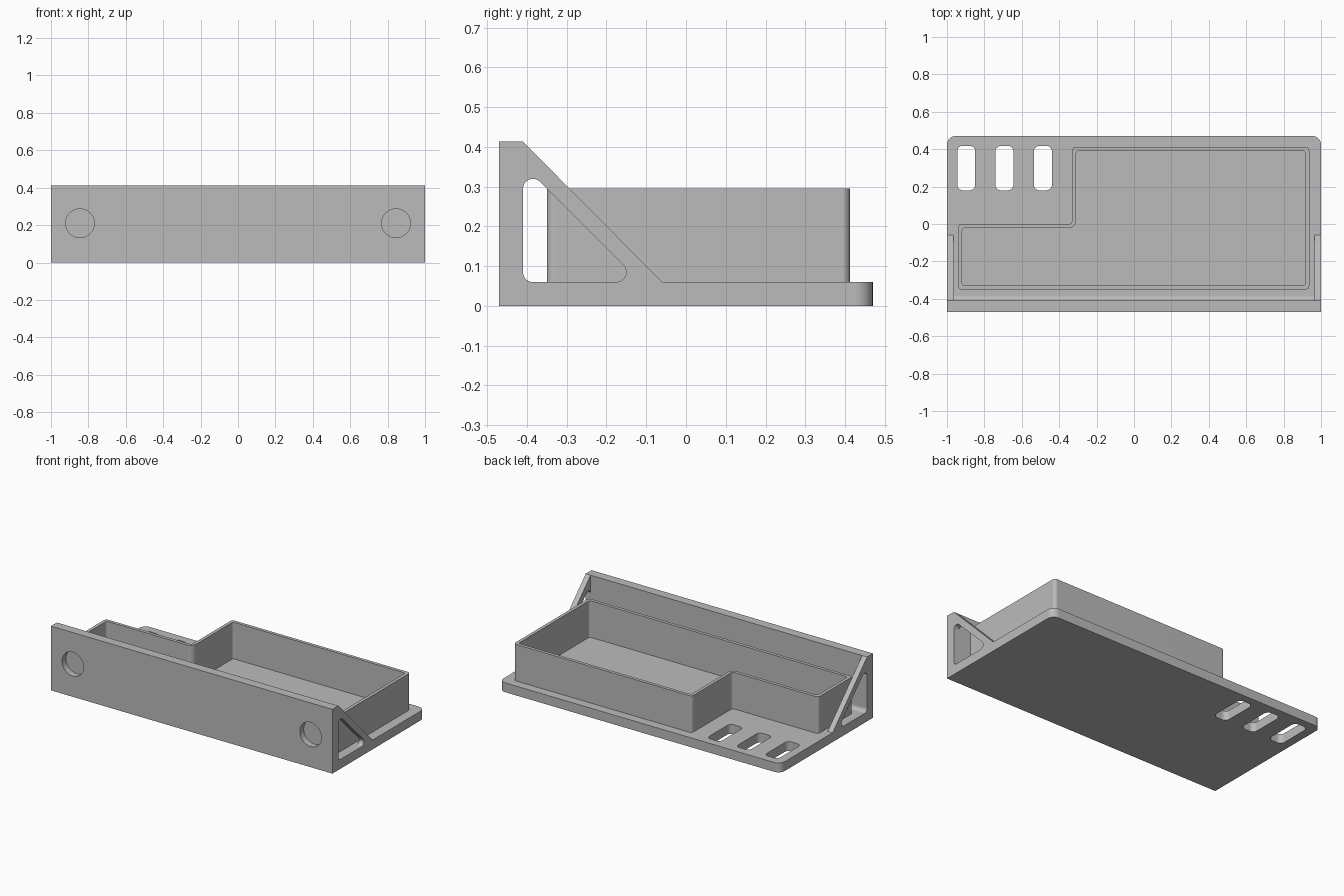
import bpy, bmesh, math
from mathutils import Vector

if "Cube" in bpy.data.objects:
    bpy.data.objects.remove(bpy.data.objects["Cube"], do_unlink=True)

grey = bpy.data.materials.new("plain grey")
grey.use_nodes = True
grey.diffuse_color = (0.5, 0.5, 0.5, 1)
grey.node_tree.nodes["Principled BSDF"].inputs["Base Color"].default_value = (0.5, 0.5, 0.5, 1)


def rounded(corners, steps=8):
    """Outline from (u, v, radius) corners, each replaced by a tangent arc."""
    out = []
    for i, (u, v, r) in enumerate(corners):
        p = Vector((u, v))
        if r == 0:
            out.append(p)
            continue
        a = (Vector(corners[i - 1][:2]) - p).normalized()
        b = (Vector(corners[(i + 1) % len(corners)][:2]) - p).normalized()
        half = math.acos(a.dot(b)) / 2
        centre = p + (a + b).normalized() * r / math.sin(half)
        start = p + a * r / math.tan(half) - centre
        end = p + b * r / math.tan(half) - centre
        t0 = math.atan2(start.y, start.x)
        turn = math.atan2(end.y, end.x) - t0
        turn = (turn + math.pi) % (2 * math.pi) - math.pi
        for k in range(steps + 1):
            t = t0 + turn * k / steps
            out.append(centre + r * Vector((math.cos(t), math.sin(t))))
    return out


def rectangle(u0, u1, v0, v1, r=0):
    return rounded([(u0, v0, r), (u1, v0, r), (u1, v1, r), (u0, v1, r)])


def circle(u, v, r, n=48):
    return [Vector((u + r * math.cos(2 * math.pi * i / n),
                    v + r * math.sin(2 * math.pi * i / n))) for i in range(n)]


PLACE = {"x": lambda p, w: (w, p.x, p.y),
         "y": lambda p, w: (p.x, w, p.y),
         "z": lambda p, w: (p.x, p.y, w)}


def prism(name, loops, axis, low, high):
    """Closed solid from an outline and optional holes."""
    bm = bmesh.new()
    rims = {low: [], high: []}
    for loop in loops:
        rings = [[bm.verts.new(PLACE[axis](p, w)) for p in loop] for w in (low, high)]
        n = len(loop)
        for w, ring in zip((low, high), rings):
            rims[w] += [bm.edges.new((ring[i], ring[(i + 1) % n])) for i in range(n)]
        for i in range(n):
            j = (i + 1) % n
            bm.faces.new((rings[0][i], rings[0][j], rings[1][j], rings[1][i]))
    for edges in rims.values():
        bmesh.ops.triangle_fill(bm, use_beauty=True, edges=edges)
    bmesh.ops.recalc_face_normals(bm, faces=bm.faces[:])
    mesh = bpy.data.meshes.new(name)
    bm.to_mesh(mesh)
    bm.free()
    mesh.materials.append(grey)
    obj = bpy.data.objects.new(name, mesh)
    bpy.context.collection.objects.link(obj)
    return obj


def combine(target, tool, operation):
    """Apply a boolean and discard the tool."""
    mod = target.modifiers.new("combine", "BOOLEAN")
    mod.operation, mod.object, mod.solver = operation, tool, "EXACT"
    bpy.context.view_layer.objects.active = target
    bpy.ops.object.modifier_apply(modifier=mod.name)
    bpy.data.objects.remove(tool, do_unlink=True)


def finish(obj):
    bpy.ops.object.select_all(action="DESELECT")
    obj.select_set(True)
    bpy.context.view_layer.objects.active = obj
    bpy.ops.object.shade_smooth_by_angle(angle=math.radians(30))
    mod = obj.modifiers.new("clean shading", "WEIGHTED_NORMAL")
    mod.keep_sharp = True


FRONT, BACK, WALL = -0.47, 0.47, -0.41
BASE, TOP = 0.06, 0.413

# Base plate with three slots
plate = rounded([(-1, FRONT, 0), (1, FRONT, 0), (1, BACK, 0.045), (-1, BACK, 0.045)])
slots = [rectangle(x - 0.048, x + 0.048, 0.18, 0.418, 0.03) for x in (-0.897, -0.693, -0.487)]
body = prism("base_and_front_wall", [plate] + slots, "z", 0, BASE)

# Front wall with a small fillet at its foot
wall = rounded([(FRONT, 0, 0), (-0.36, 0, 0), (-0.36, BASE, 0), (WALL, BASE, 0.025),
                (WALL, TOP, 0), (FRONT, TOP, 0)])
combine(body, prism("front_wall", [wall], "x", -1, 1), "UNION")

# Triangular side brackets with rounded openings
side = rounded([(FRONT, 0, 0), (-0.06, 0, 0), (-0.06, BASE, 0), (WALL, TOP, 0), (FRONT, TOP, 0)])
opening = rounded([(WALL, BASE, 0.025), (-0.115, BASE, 0.025), (WALL, 0.355, 0.025)])
for s in (-1, 1):
    low, high = sorted((s * 0.965, s))
    combine(body, prism("side_bracket", [side, opening], "x", low, high), "UNION")

# Shallow round pockets in the front
for s in (-1, 1):
    pocket = prism("pocket_cutter", [circle(s * 0.845, 0.21, 0.077)], "y", FRONT - 0.05, FRONT + 0.04)
    combine(body, pocket, "DIFFERENCE")
finish(body)


# L-shaped tray wall
def tray_outline(inset, r, notch_r):
    left, right, near, far = -0.94 + inset, 0.937 - inset, -0.35 + inset, 0.412 - inset
    return rounded([(left, near, r), (right, near, r), (right, far, r),
                    (-0.33 + inset, far, r), (-0.33 + inset, -inset, notch_r), (left, -inset, r)])


tray = prism("tray_wall", [tray_outline(0, 0.02, 0.02), tray_outline(0.021, 0.015, 0.04)],
             "z", BASE, 0.295)
finish(tray)
